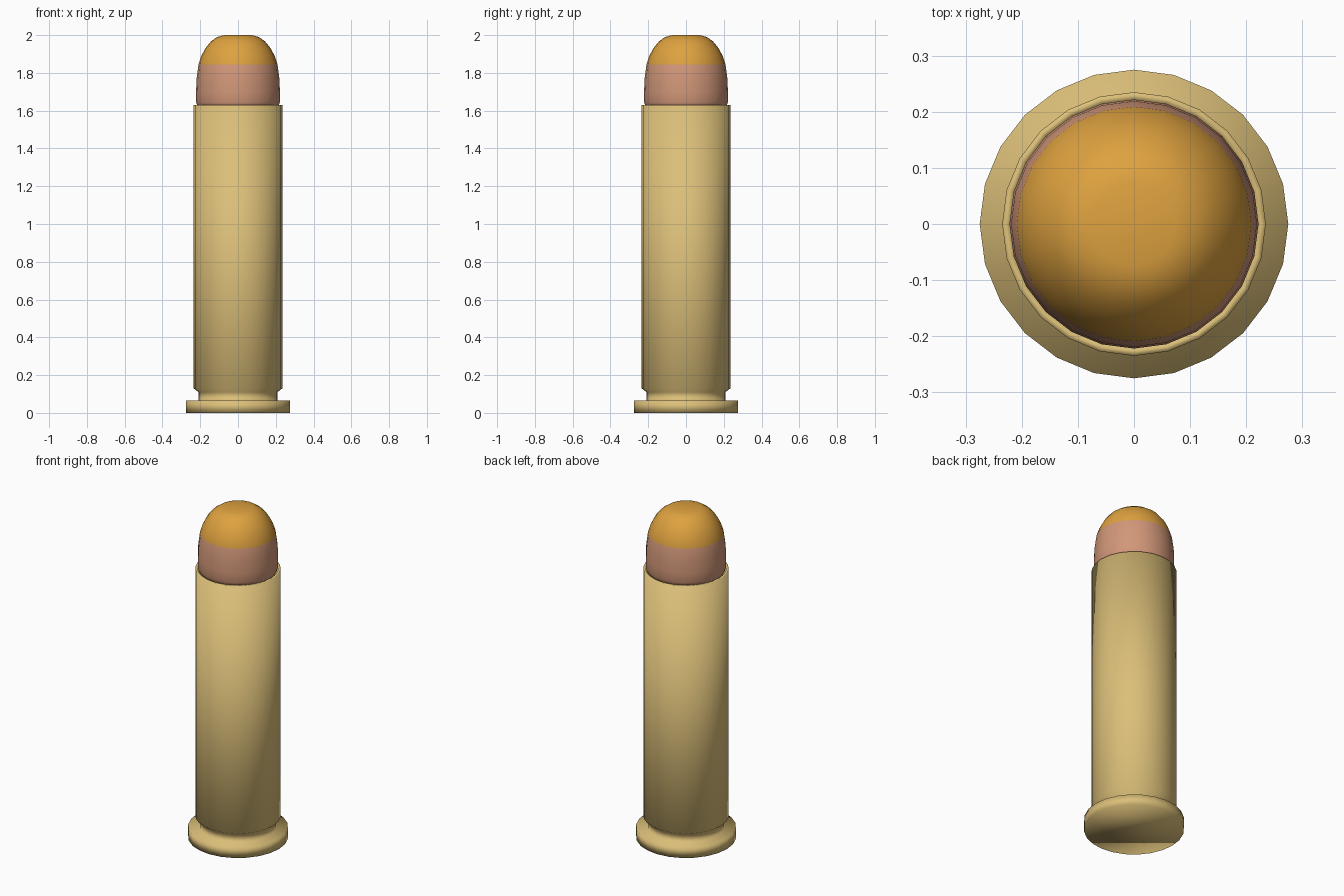
import bpy, bmesh
from math import cos, sin, tau

SIDES = 24

cube = bpy.data.objects.get("Cube")
if cube:
    bpy.data.objects.remove(cube, do_unlink=True)


def make_material(name, rgb):
    mat = bpy.data.materials.new(name)
    mat.use_nodes = True
    mat.diffuse_color = (*rgb, 1)
    bsdf = mat.node_tree.nodes["Principled BSDF"]
    bsdf.inputs["Base Color"].default_value = (*rgb, 1)
    bsdf.inputs["Roughness"].default_value = 0.6
    return mat


def lathe(name, profile, materials, split_height=None):
    """Turn (radius, height) points, listed bottom to top, into a capped solid."""
    bm = bmesh.new()
    rings = [[bm.verts.new((r * cos(tau * i / SIDES), r * sin(tau * i / SIDES), z))
              for i in range(SIDES)] for r, z in profile]
    for low, high in zip(rings, rings[1:]):
        for i in range(SIDES):
            j = (i + 1) % SIDES
            bm.faces.new((low[i], low[j], high[j], high[i]))
    bm.faces.new(rings[0][::-1])
    bm.faces.new(rings[-1])
    for face in bm.faces:
        face.smooth = True
        if split_height and face.calc_center_median().z > split_height:
            face.material_index = 1
    mesh = bpy.data.meshes.new(name)
    bm.to_mesh(mesh)
    bm.free()
    for mat in materials:
        mesh.materials.append(mat)
    obj = bpy.data.objects.new(name, mesh)
    bpy.context.collection.objects.link(obj)
    return obj


brass = make_material("brass", (0.71, 0.52, 0.19))
copper = make_material("copper", (0.64, 0.31, 0.19))
orange = make_material("orange_tip", (0.73, 0.36, 0.05))

# Case: rim, extractor groove, long straight wall, mouth lip
lathe("case", [(0.275, 0), (0.275, 0.065), (0.21, 0.065), (0.21, 0.11),
               (0.235, 0.13), (0.235, 1.63), (0.222, 1.63), (0.215, 1.60)], [brass])

# Rounded nose: copper jacket below, orange tip above
lathe("nose", [(0.21, 1.61), (0.222, 1.645), (0.222, 1.70), (0.219, 1.77),
               (0.209, 1.845), (0.194, 1.89), (0.173, 1.93), (0.143, 1.967),
               (0.11, 1.99), (0.075, 2.0)], [copper, orange], 1.845)
